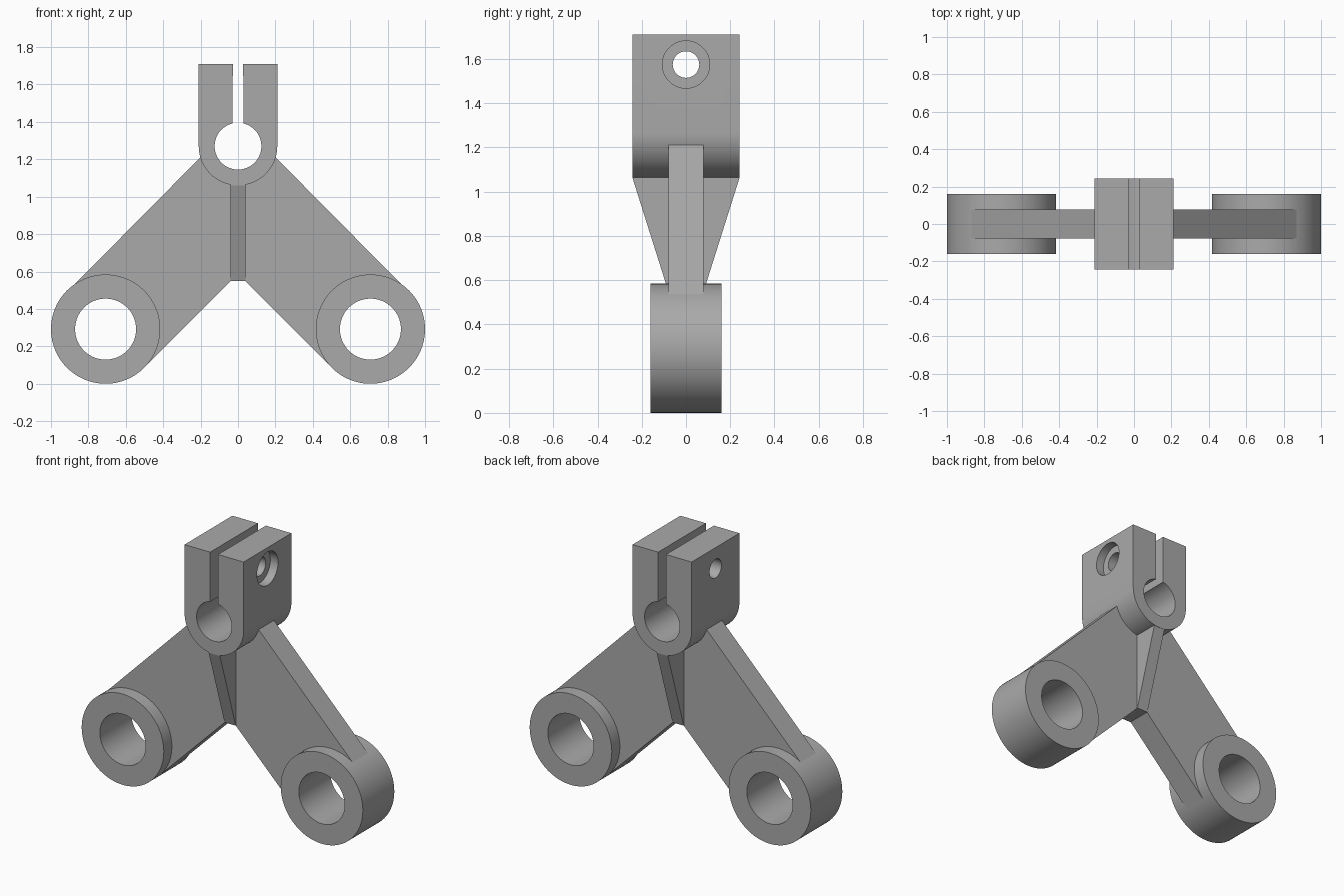
import bpy
import bmesh
from math import sin, cos, pi, radians

cube = bpy.data.objects.get("Cube")
if cube:
    bpy.data.objects.remove(cube, do_unlink=True)

grey = bpy.data.materials.new("grey_metal")
grey.use_nodes = True
colour = (0.4, 0.4, 0.4, 1)
grey.diffuse_color = colour
grey.node_tree.nodes["Principled BSDF"].inputs["Base Color"].default_value = colour


def arc(cx, cz, r, start=0, end=360, steps=96):
    """Points on an arc; a full turn leaves out the repeated last point."""
    count = steps if end - start == 360 else steps + 1
    angles = [radians(start + (end - start) * i / steps) for i in range(count)]
    return [(cx + r * cos(a), cz + r * sin(a)) for a in angles]


def prism(name, outline, low, high, axis="y"):
    """Extrude an outline, given as (x, z) or (y, z), along the axis."""
    bm = bmesh.new()
    place = (lambda u, w: (u, low, w)) if axis == "y" else (lambda u, w: (low, u, w))
    face = bm.faces.new([bm.verts.new(place(u, w)) for u, w in outline])
    ext = bmesh.ops.extrude_face_region(bm, geom=[face])
    new = [v for v in ext["geom"] if isinstance(v, bmesh.types.BMVert)]
    d = high - low
    bmesh.ops.translate(bm, verts=new, vec=(0, d, 0) if axis == "y" else (d, 0, 0))
    bmesh.ops.recalc_face_normals(bm, faces=bm.faces)
    mesh = bpy.data.meshes.new(name)
    bm.to_mesh(mesh)
    bm.free()
    mesh.materials.append(grey)
    obj = bpy.data.objects.new(name, mesh)
    bpy.context.collection.objects.link(obj)
    return obj


def combine(body, tool, operation):
    """Apply a boolean and discard the tool."""
    tool.hide_render = True
    mod = body.modifiers.new(operation.lower(), "BOOLEAN")
    mod.operation = operation
    mod.solver = "EXACT"
    mod.object = tool
    bpy.context.view_layer.objects.active = body
    bpy.ops.object.modifier_apply(modifier=mod.name)
    bpy.data.objects.remove(tool, do_unlink=True)


HUB_Z, HUB_R, TOP = 1.27, 0.21, 1.71
BOSS_X, BOSS_Z, BOSS_R = 0.708, 0.292, 0.292
BOLT_Z = 1.575

# Clamp hub with a rounded underside
body = prism("clamp_bracket",
             arc(0, HUB_Z, HUB_R, 180, 360, 48) + [(HUB_R, TOP), (-HUB_R, TOP)],
             -0.243, 0.243)

# Pair of sloping arms, as one flat plate
half = [(0.15, 1.262), (0.87, 0.535), (BOSS_X, BOSS_Z), (0.5, 0.088)]
plate = half + [(0, 0.588)] + [(-x, z) for x, z in reversed(half)]
combine(body, prism("arm_plate", plate, -0.078, 0.078), "UNION")

# Tapered centre rib
rib = [(-0.08, 0.55), (0.08, 0.55), (0.241, 1.06), (0.241, 1.12),
       (-0.241, 1.12), (-0.241, 1.06)]
combine(body, prism("centre_rib", rib, -0.04, 0.04, "x"), "UNION")

# Round bosses at the arm ends, then their bores
for side in (-1, 1):
    x = side * BOSS_X
    combine(body, prism("boss", arc(x, BOSS_Z, BOSS_R), -0.16, 0.16), "UNION")
    combine(body, prism("boss_bore", arc(x, BOSS_Z, 0.163), -1, 1), "DIFFERENCE")

# Hub bore and clamping slot, cut as one keyhole
keyhole = arc(0, HUB_Z, 0.125, 103, 437) + [(0.028, 2), (-0.028, 2)]
combine(body, prism("keyhole", keyhole, -1, 1), "DIFFERENCE")

# Bolt hole through both jaws, counterbored on the left jaw
combine(body, prism("bolt_hole", arc(0, BOLT_Z, 0.06, steps=64), -1, 1, "x"), "DIFFERENCE")
combine(body, prism("counterbore", arc(0, BOLT_Z, 0.107, steps=64), 0.155, 1, "x"), "DIFFERENCE")

bpy.ops.object.select_all(action="DESELECT")
body.select_set(True)
bpy.context.view_layer.objects.active = body
bpy.ops.object.shade_smooth_by_angle(angle=radians(8))
